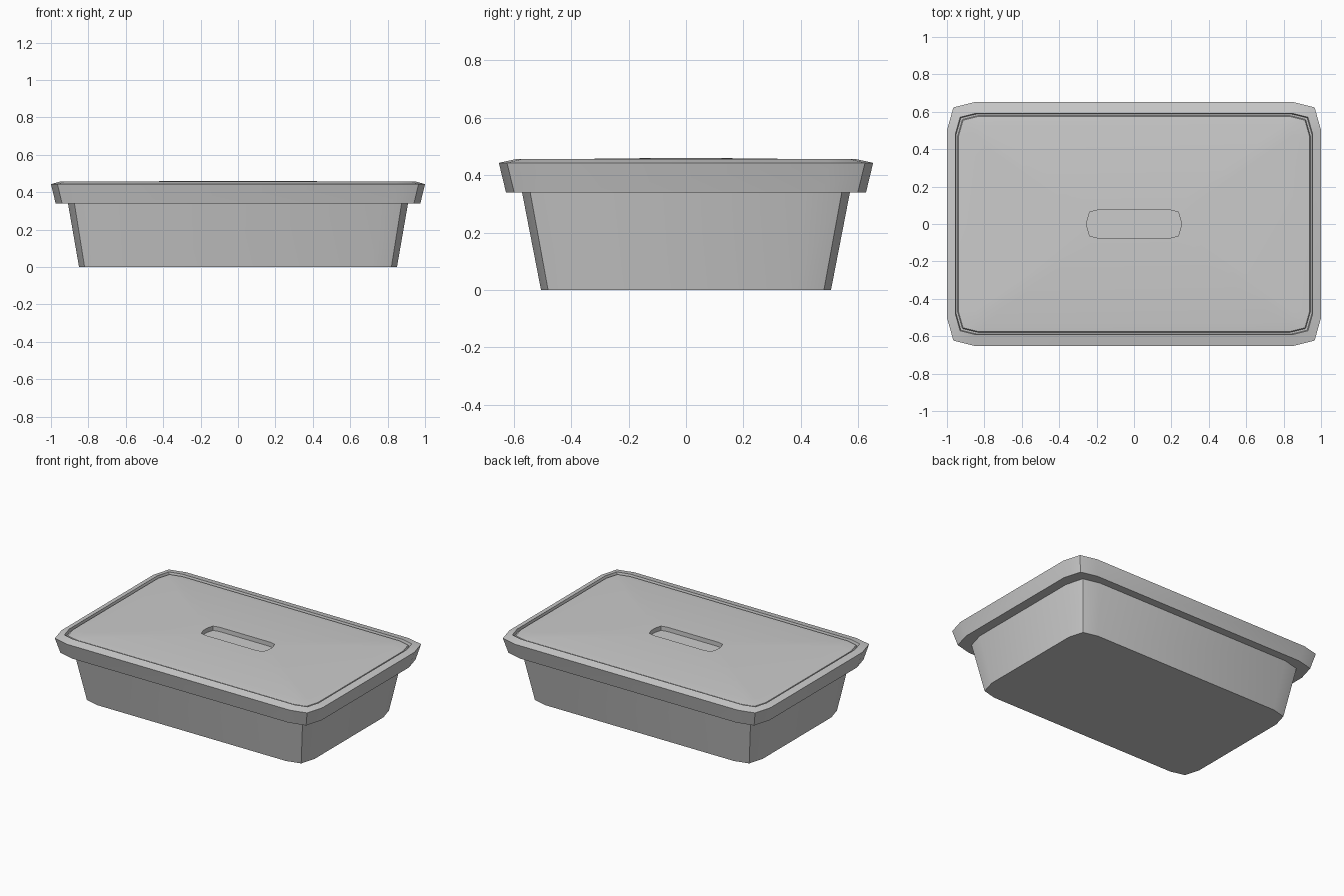
import bpy, bmesh

if "Cube" in bpy.data.objects:
    bpy.data.objects.remove(bpy.data.objects["Cube"])

# Rounded rectangle with two facets per corner
def ring(bm, hx, hy, z, r):
    corner = [(hx, hy - r), (hx - 0.23 * r, hy - 0.19 * r), (hx - r, hy)]
    pts = []
    for sx, sy in ((1, 1), (-1, 1), (-1, -1), (1, -1)):
        c = corner if sx * sy > 0 else corner[::-1]
        pts += [(sx * x, sy * y, z) for x, y in c]
    return [bm.verts.new(p) for p in pts]

# Stack of rings skinned together and capped at both ends
def loft(name, rings):
    bm = bmesh.new()
    loops = [ring(bm, *r) for r in rings]
    n = len(loops[0])
    for a, b in zip(loops, loops[1:]):
        for i in range(n):
            j = (i + 1) % n
            bm.faces.new((a[i], a[j], b[j], b[i]))
    bm.faces.new(loops[0][::-1])
    bm.faces.new(loops[-1])
    bmesh.ops.recalc_face_normals(bm, faces=bm.faces)
    mesh = bpy.data.meshes.new(name)
    bm.to_mesh(mesh)
    bm.free()
    obj = bpy.data.objects.new(name, mesh)
    bpy.context.collection.objects.link(obj)
    bpy.ops.object.select_all(action='DESELECT')
    obj.select_set(True)
    bpy.context.view_layer.objects.active = obj
    bpy.ops.object.shade_smooth_by_angle(angle=0.6)
    return obj

# Tapered tub
loft("tub", [
    (0.85, 0.505, 0.0, 0.13),
    (0.91, 0.572, 0.345, 0.15),
])

# Lid: skirt, sloped rim, narrow groove, domed panel, recessed grip
loft("lid", [
    (0.975, 0.627, 0.34, 0.15),
    (1.0, 0.652, 0.443, 0.15),
    (0.955, 0.592, 0.456, 0.11),
    (0.951, 0.588, 0.437, 0.11),
    (0.943, 0.580, 0.437, 0.11),
    (0.939, 0.576, 0.449, 0.11),
    (0.85, 0.525, 0.455, 0.06),
    (0.25, 0.074, 0.46, 0.055),
    (0.25, 0.074, 0.43, 0.055),
])
